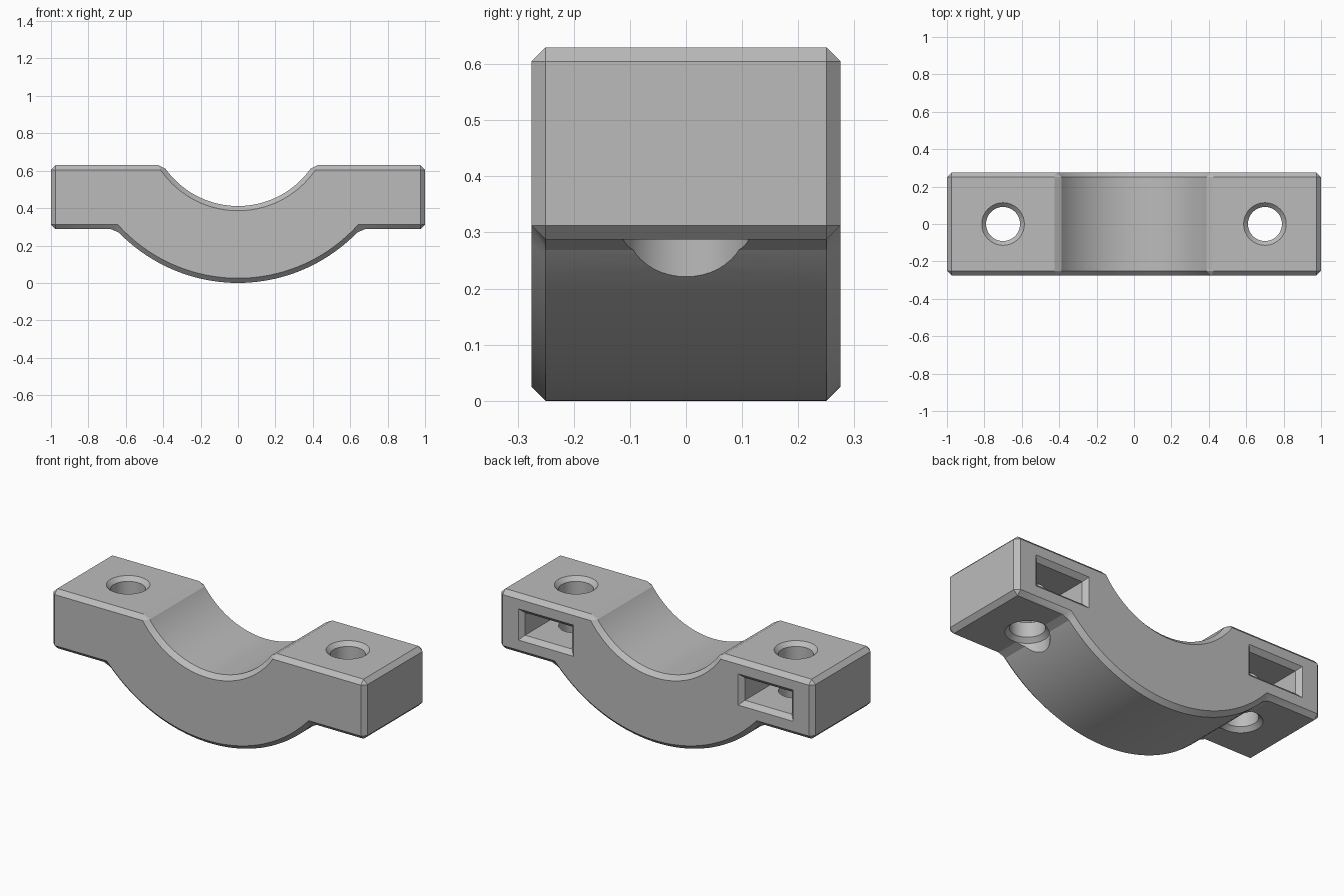
import bpy, bmesh
from math import sin, cos, acos, pi

if "Cube" in bpy.data.objects:
    bpy.data.objects.remove(bpy.data.objects["Cube"])

gray = bpy.data.materials.new("plain gray")
gray.use_nodes = True
gray.diffuse_color = (0.5, 0.5, 0.5, 1)
gray.node_tree.nodes["Principled BSDF"].inputs["Base Color"].default_value = (0.5, 0.5, 0.5, 1)

HALF_DEPTH, CHAMFER = 0.275, 0.025
TOP, EAR_BOTTOM = 0.63, 0.287
AXIS_Z, INNER_R, OUTER_R = 0.888, 0.477, 0.888
BOLT_X, BOLT_R, SINK_R = 0.7, 0.091, 0.114


def loft(name, rings):
    """Closed solid through rings that have equal point counts."""
    bm = bmesh.new()
    loops = [[bm.verts.new(p) for p in ring] for ring in rings]
    for a, b in zip(loops, loops[1:]):
        for i in range(len(a)):
            j = (i + 1) % len(a)
            bm.faces.new((a[i], a[j], b[j], b[i]))
    bm.faces.new(loops[0])
    bm.faces.new(loops[-1])
    bmesh.ops.recalc_face_normals(bm, faces=bm.faces)
    mesh = bpy.data.meshes.new(name)
    bm.to_mesh(mesh)
    bm.free()
    mesh.materials.append(gray)
    obj = bpy.data.objects.new(name, mesh)
    bpy.context.collection.objects.link(obj)
    return obj


def arc(radius, z_end, steps):
    """Lower arc about the bore axis, from +x to -x, ending at height z_end."""
    half = acos((AXIS_Z - z_end) / radius)
    angles = [half * (1 - 2 * i / steps) for i in range(steps + 1)]
    return [(radius * sin(a), AXIS_Z - radius * cos(a)) for a in angles]


def circle(x, z, radius, sides=48):
    return [(x + radius * cos(2 * pi * i / sides), radius * sin(2 * pi * i / sides), z)
            for i in range(sides)]


def rectangle(x, y, half_w, half_h, z=0.46):
    return [(x + sx * half_w, y, z + sz * half_h)
            for sx, sz in ((-1, -1), (1, -1), (1, 1), (-1, 1))]


# Clamp body: extruded saddle profile with chamfered edges
profile = ([(1, EAR_BOTTOM), (1, TOP)] + arc(INNER_R, TOP, 28)
           + [(-1, TOP), (-1, EAR_BOTTOM)] + arc(OUTER_R, EAR_BOTTOM, 40)[::-1])
body = loft("clamp_half", [[(x, y, z) for x, z in profile] for y in (-HALF_DEPTH, HALF_DEPTH)])
bpy.context.view_layer.objects.active = body
body.select_set(True)
bevel = body.modifiers.new("chamfer", "BEVEL")
bevel.width, bevel.segments = CHAMFER, 1
bevel.limit_method = "ANGLE"
bevel.use_clamp_overlap = False
bpy.ops.object.modifier_apply(modifier=bevel.name)


def cut(cutter):
    mod = body.modifiers.new("cut", "BOOLEAN")
    mod.operation, mod.solver, mod.object = "DIFFERENCE", "EXACT", cutter
    bpy.ops.object.modifier_apply(modifier=mod.name)
    bpy.data.objects.remove(cutter)


for side in (-1, 1):
    x = side * BOLT_X
    # Bolt hole with a countersink at both ends
    sink = SINK_R - BOLT_R
    cut(loft("bolt_cutter", [circle(x, z, r) for z, r in (
        (-0.1, SINK_R), (EAR_BOTTOM, SINK_R), (EAR_BOTTOM + sink, BOLT_R),
        (TOP - sink, BOLT_R), (TOP, SINK_R), (TOP + 0.1, SINK_R))]))
    # Nut pocket with a chamfered mouth in the back
    w, h = 0.15, 0.065
    cut(loft("nut_cutter", [rectangle(x, y, w + g, h + g) for y, g in (
        (-0.15, 0), (HALF_DEPTH - CHAMFER, 0), (HALF_DEPTH, CHAMFER), (HALF_DEPTH + 0.1, CHAMFER))]))

bpy.ops.object.shade_smooth_by_angle(angle=pi / 9)
